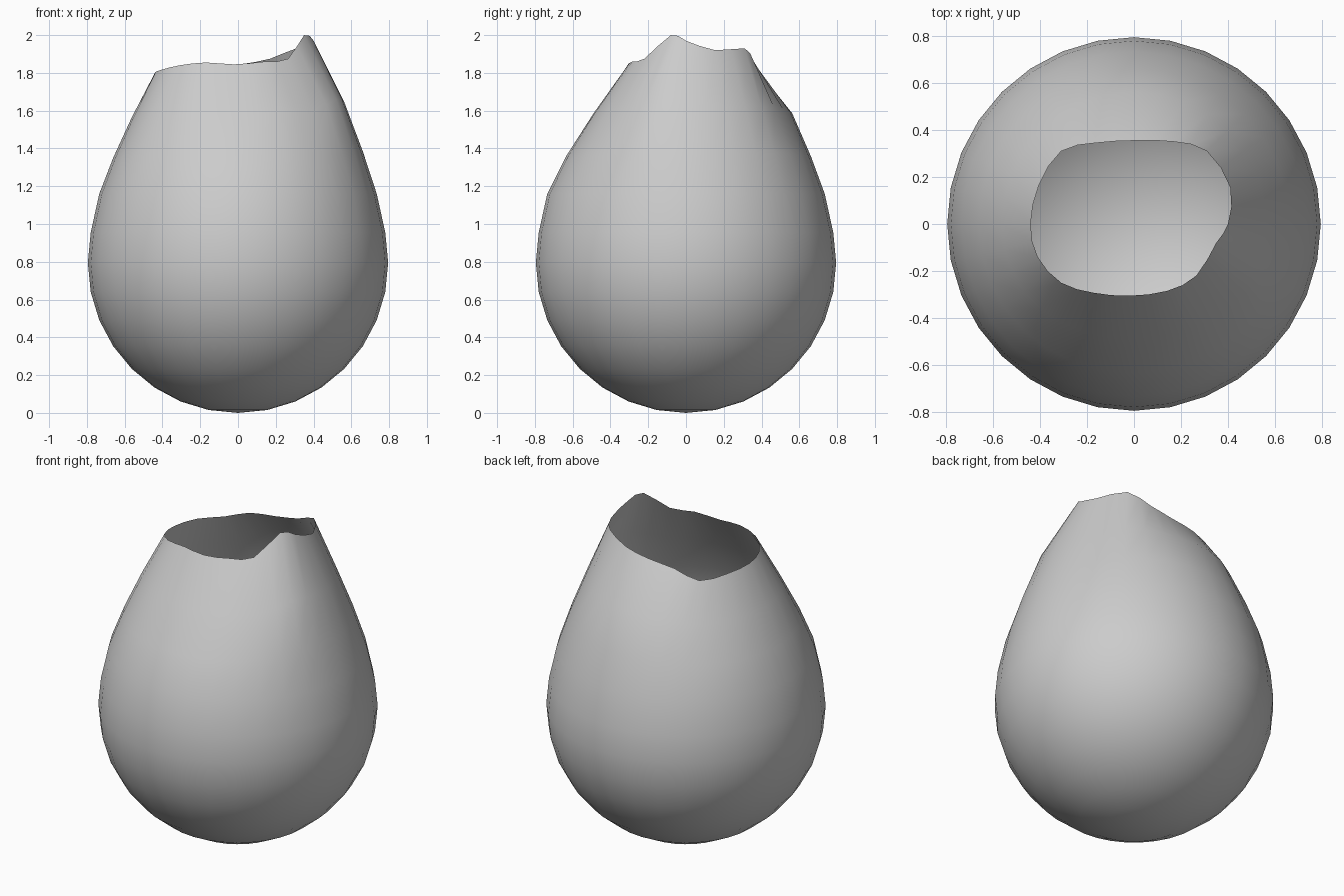
import bpy, bmesh
from math import sin, cos, pi

if "Cube" in bpy.data.objects:
    bpy.data.objects.remove(bpy.data.objects["Cube"])

SEG, R, CZ = 32, 0.795, 0.795

# Uneven rim: 16 control points (x, y, z), counter-clockwise from +x
RIM = [
    (0.40, 0.0, 1.97), (0.41, 0.155, 1.92), (0.31, 0.31, 1.93), (0.17, 0.35, 1.875),
    (0.01, 0.355, 1.845), (-0.16, 0.345, 1.825), (-0.31, 0.31, 1.775), (-0.405, 0.165, 1.79),
    (-0.44, 0.0, 1.80), (-0.41, -0.14, 1.815), (-0.31, -0.25, 1.84), (-0.17, -0.293, 1.855),
    (-0.02, -0.305, 1.845), (0.14, -0.285, 1.86), (0.265, -0.22, 1.875), (0.35, -0.08, 2.0),
]


def rim_point(k):
    """Closed smooth curve through the rim control points."""
    i, odd = divmod(k, 2)
    if not odd:
        return RIM[i % 16]
    a, b, c, d = (RIM[(i + j) % 16] for j in (-1, 0, 1, 2))
    return tuple((9 * (b[n] + c[n]) - a[n] - d[n]) / 16 for n in range(3))


def shell_point(row, k):
    """Round bowl below, drawn upward into the rim above."""
    a, lat = 2 * pi * k / SEG, pi * row / 16
    r, z = R * sin(lat), CZ - R * cos(lat)
    rim = rim_point(k)
    if row == 13:
        return rim
    front = max(0.0, -sin(a))
    lift = rim[2] - 1.80
    if row == 12:
        return (r * cos(a), r * sin(a) * (1 - 0.13 * front), 1.565 + 0.48 * lift)
    if row == 11:
        return (r * cos(a), r * sin(a) * (1 - 0.04 * front), 1.35 + 0.2 * lift)
    return (r * cos(a), r * sin(a), {9: 0.955, 10: 1.16}.get(row, z))


# Open egg-shaped shell
bm = bmesh.new()
pole = bm.verts.new((0, 0, 0))
rings = [[bm.verts.new(shell_point(row, k)) for k in range(SEG)] for row in range(1, 14)]
for k in range(SEG):
    n = (k + 1) % SEG
    bm.faces.new((pole, rings[0][n], rings[0][k]))
    for lo, hi in zip(rings, rings[1:]):
        bm.faces.new((lo[k], lo[n], hi[n], hi[k]))
for f in bm.faces:
    f.smooth = True
mesh = bpy.data.meshes.new("open_shell")
bm.to_mesh(mesh)
bm.free()
shell = bpy.data.objects.new("open_shell", mesh)
bpy.context.collection.objects.link(shell)
